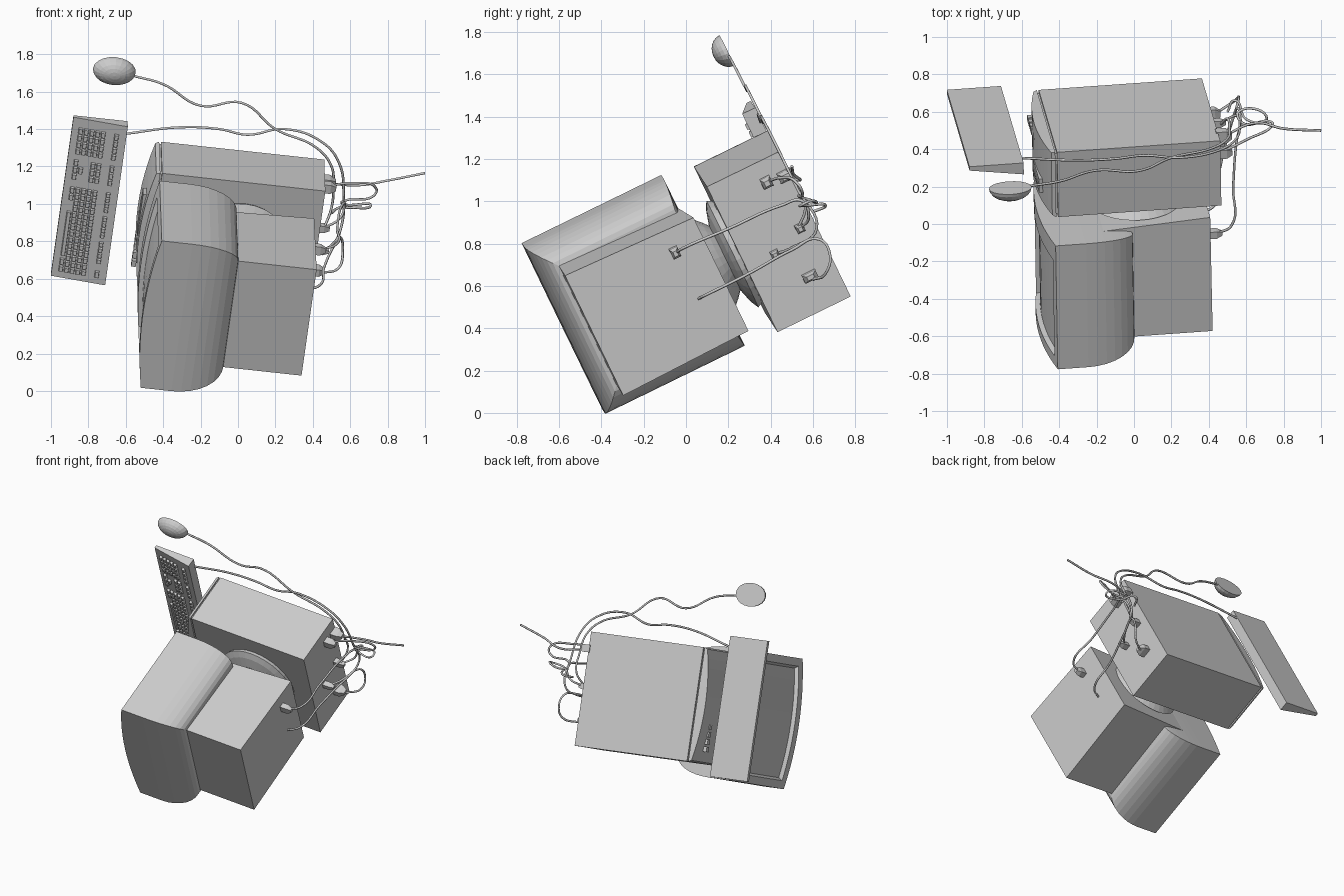
import bpy, bmesh, math
from mathutils import Matrix, Vector

old = bpy.data.objects.get("Cube")
if old:
    bpy.data.objects.remove(old)

# One plain grey for everything
grey = bpy.data.materials.new("light_grey")
grey.use_nodes = True
colour = (0.6, 0.6, 0.6, 1)
grey.diffuse_color = colour
next(n for n in grey.node_tree.nodes if n.type == 'BSDF_PRINCIPLED').inputs["Base Color"].default_value = colour

# Tilted frame of the desk set: local x = back, y = side, z = up
back = Vector((0.992, 0.07, -0.108)).normalized()
side = Vector((0.127, -0.433, 0.892))
side = (side - back * side.dot(back)).normalized()
up = back.cross(side)
FRAME = Matrix((back, side, up)).transposed().to_4x4()
FLOOR = -0.935


def finish(bm, name, tilted=True):
    bmesh.ops.recalc_face_normals(bm, faces=bm.faces)
    me = bpy.data.meshes.new(name)
    bm.to_mesh(me)
    bm.free()
    me.materials.append(grey)
    ob = bpy.data.objects.new(name, me)
    bpy.context.collection.objects.link(ob)
    if tilted:
        ob.matrix_world = FRAME
    return ob


def add_box(bm, lo, hi):
    lo, hi = Vector(lo), Vector(hi)
    m = Matrix.Translation((lo + hi) / 2) @ Matrix.Diagonal((*(hi - lo), 1))
    return bmesh.ops.create_cube(bm, size=1, matrix=m)['verts']


def box(name, lo, hi):
    bm = bmesh.new()
    add_box(bm, lo, hi)
    return finish(bm, name)


def loft(sections, n=12):
    """Rectangular sections (x, bulge, y0, y1, z0, z1) joined along x; returns bmesh and front faces."""
    bm = bmesh.new()
    rings = []
    for x, bulge, y0, y1, z0, z1 in sections:
        rows = []
        for z in (z0, z1):
            rows.append([bm.verts.new((x - bulge * (1 - (2 * i / n - 1) ** 2), y0 + (y1 - y0) * i / n, z))
                         for i in range(n + 1)])
        rings.append(rows)
    for a, b in zip(rings, rings[1:]):
        ra, rb = a[0] + a[1][::-1], b[0] + b[1][::-1]
        for i in range(len(ra)):
            j = (i + 1) % len(ra)
            bm.faces.new((ra[i], ra[j], rb[j], rb[i]))
    caps = []
    for low, high in (rings[0], rings[-1]):
        caps.append([bm.faces.new((low[i], low[i + 1], high[i + 1], high[i])) for i in range(n)])
    bmesh.ops.recalc_face_normals(bm, faces=bm.faces)
    return bm, caps[0]


# Case: main box, thin groove and bowed front panel
box("case_body", (-0.525, 0.2, FLOOR), (0.355, 0.97, -0.55))
box("case_groove", (-0.54, 0.212, FLOOR + 0.012), (-0.52, 0.958, -0.562))
bm, _ = loft([(-0.555, 0.045, 0.21, 0.96, FLOOR + 0.005, -0.56), (-0.535, 0, 0.2, 0.97, FLOOR, -0.55)])
finish(bm, "case_front")
box("drive_panel", (-0.605, 0.55, -0.70), (-0.58, 0.80, -0.62))
box("drive_slot", (-0.61, 0.58, -0.665), (-0.60, 0.77, -0.655))
bm = bmesh.new()
for i in range(4):
    add_box(bm, (-0.6, 0.28 + i * 0.05, -0.83), (-0.575, 0.315 + i * 0.05, -0.80))
finish(bm, "case_buttons")

# Monitor cowl: straight shroud that rounds in towards the rear housing
sections = [(-0.545, 0.045, 0.12, 1.0, -0.394, 0.34), (-0.38, 0, 0.12, 1.0, -0.394, 0.34)]
for i in range(1, 9):
    a = math.radians(90 * i / 8)
    k = 1 - math.cos(a)
    sections.append((-0.38 + 0.265 * math.sin(a), 0, 0.12 + 0.13 * k, 1.0 - 0.12 * k, -0.394 + 0.02 * k, 0.34 - 0.105 * k))
bm, front = loft(sections)
bmesh.ops.inset_region(bm, faces=front, thickness=0.055, use_even_offset=True)
for v in {v for f in front for v in f.verts}:
    if v.co.z < 0:
        v.co.z += 0.05
bmesh.ops.inset_region(bm, faces=front, thickness=0.012, depth=-0.025, use_even_offset=True)
finish(bm, "monitor_cowl")

# Rear housing of the monitor, slightly deeper at the back
bm = bmesh.new()
for v in add_box(bm, (-0.3, 0.245, -0.43), (0.307, 0.88, 0.236)):
    if v.co.z < 0:
        v.co.y += 0.015 if v.co.y < 0.5 else -0.02
        if v.co.x < 0:
            v.co.z += 0.04
finish(bm, "monitor_housing")


# Swivel stand: turned profile of foot, dome and neck
def lathe(name, profile, centre, steps=32):
    bm = bmesh.new()
    vs = [bm.verts.new((r, 0, z)) for r, z in profile]
    es = [bm.edges.new(p) for p in zip(vs, vs[1:])]
    bmesh.ops.spin(bm, geom=vs + es, cent=(0, 0, 0), axis=(0, 0, 1), angle=math.tau, steps=steps)
    bmesh.ops.remove_doubles(bm, verts=bm.verts, dist=0.0005)
    bmesh.ops.translate(bm, verts=bm.verts, vec=centre)
    return finish(bm, name)


lathe("swivel_stand", [(0, -0.55), (0.27, -0.55), (0.28, -0.525), (0.24, -0.505), (0.17, -0.485),
                       (0.2, -0.46), (0.24, -0.42), (0, -0.40)], (-0.06, 0.575, 0))

# Keyboard: wedge base and blocks of keys
KX, KY, KW, KL = -1.01, 0.12, 0.292, 0.95


def deck(x):
    return -0.912 + 0.045 * (x - KX) / KW


bm = bmesh.new()
for v in add_box(bm, (KX, KY, FLOOR), (KX + KW, KY + KL, -0.9)):
    if v.co.z > -0.92:
        v.co.z = deck(v.co.x)
finish(bm, "keyboard_base")

bm = bmesh.new()


def key_block(s0, s1, rows, t0, t1, cols):
    ds, dt = (s1 - s0) / rows, (t1 - t0) / cols
    for r in range(rows):
        for c in range(cols):
            x, y = KX + KW * (s0 + r * ds), KY + KL * (t0 + c * dt)
            x1, y1 = x + KW * ds * 0.82, y + KL * dt * 0.82
            for v in add_box(bm, (x, y, 0), (x1, y1, 1)):
                top = v.co.z > 0.5
                v.co.z = deck(v.co.x) + (0.016 if top else -0.004)
                if top:
                    v.co.x += 0.003 if v.co.x < (x + x1) / 2 else -0.003
                    v.co.y += 0.003 if v.co.y < (y + y1) / 2 else -0.003


key_block(0.12, 0.22, 1, 0.14, 0.48, 1)
for s0, s1, rows, t0, t1, cols in ((0.12, 0.22, 1, 0.04, 0.13, 2), (0.12, 0.22, 1, 0.49, 0.58, 2),
                                   (0.22, 0.64, 4, 0.04, 0.58, 14), (0.78, 0.88, 1, 0.04, 0.09, 1),
                                   (0.78, 0.88, 1, 0.13, 0.27, 4), (0.78, 0.88, 1, 0.29, 0.43, 4),
                                   (0.78, 0.88, 1, 0.45, 0.58, 4), (0.12, 0.22, 1, 0.62, 0.75, 3),
                                   (0.22, 0.32, 1, 0.66, 0.71, 1), (0.43, 0.64, 2, 0.62, 0.75, 3),
                                   (0.78, 0.88, 1, 0.62, 0.75, 3), (0.12, 0.64, 5, 0.78, 0.95, 4),
                                   (0.78, 0.88, 1, 0.78, 0.95, 4)):
    key_block(s0, s1, rows, t0, t1, cols)
finish(bm, "keyboard_keys")

# Mouse: half ellipsoid with a flat underside
bm = bmesh.new()
bmesh.ops.create_uvsphere(bm, u_segments=20, v_segments=12, radius=1)
bmesh.ops.bisect_plane(bm, geom=bm.verts[:] + bm.edges[:] + bm.faces[:], plane_co=(0, 0, -0.001),
                       plane_no=(0, 0, 1), clear_inner=True)
bmesh.ops.holes_fill(bm, edges=[e for e in bm.edges if e.is_boundary])
bmesh.ops.transform(bm, verts=bm.verts, matrix=Matrix.Translation((-0.827, 1.36, FLOOR)) @ Matrix.Diagonal((0.115, 0.08, 0.07, 1)))
finish(bm, "mouse")


# Cables: smooth tubes through a few points
def cable(name, points, radius=0.007):
    cu = bpy.data.curves.new(name, 'CURVE')
    cu.dimensions = '3D'
    cu.bevel_depth, cu.bevel_resolution, cu.resolution_u = radius, 1, 8
    sp = cu.splines.new('BEZIER')
    sp.bezier_points.add(len(points) - 1)
    for bp, p in zip(sp.bezier_points, points):
        bp.co = p
        bp.handle_left_type = bp.handle_right_type = 'AUTO'
    cu.use_fill_caps = True
    cu.materials.append(grey)
    ob = bpy.data.objects.new(name, cu)
    bpy.context.collection.objects.link(ob)


def on_floor(x, z):
    return (x, (0.925 + 0.016 * x - 0.435 * z) / 0.9, z)


cable("mouse_cable", [on_floor(*p) for p in ((-0.56, 1.685), (-0.4, 1.64), (-0.2, 1.525), (0.02, 1.54), (0.2, 1.4),
                                             (0.42, 1.3), (0.5, 1.2), (0.51, 1.1), (0.5, 0.98))] + [(0.46, 0.53, 0.87)])
cable("keyboard_cable", [on_floor(*p) for p in ((-0.6, 1.375), (-0.3, 1.41), (-0.1, 1.4), (0.05, 1.37), (0.25, 1.4),
                                                (0.45, 1.33), (0.54, 1.22), (0.565, 1.05), (0.55, 0.87))] + [(0.5, 0.5, 0.78), (0.44, 0.42, 0.75)])
cable("power_cable", [(1.0, 0.5, 1.165), (0.8, 0.51, 1.125), (0.65, 0.54, 1.1), (0.48, 0.47, 1.11)])
cable("looped_cable", [(0.46, 0.38, 1.09), (0.6, 0.45, 1.11), (0.74, 0.53, 1.08), (0.72, 0.55, 1.04), (0.58, 0.54, 1.02),
                       (0.56, 0.6, 1.0), (0.71, 0.56, 0.99), (0.6, 0.56, 0.98), (0.54, 0.66, 0.98), (0.5, 0.6, 0.95)])
cable("monitor_power_cable", [(0.44, -0.05, 0.755), (0.52, -0.01, 0.78), (0.53, 0.2, 0.87), (0.55, 0.45, 0.98),
                              (0.57, 0.55, 1.0), (0.55, 0.58, 0.93), (0.46, 0.54, 0.87)])
cable("monitor_video_cable", [(0.36, 0.06, 0.54), (0.43, 0.1, 0.56), (0.46, 0.3, 0.66), (0.51, 0.5, 0.77),
                              (0.55, 0.63, 0.82), (0.56, 0.68, 0.75), (0.54, 0.66, 0.66), (0.45, 0.6, 0.63)])


# Plugs on the rear faces, tapered outwards
def plug(name, point, wide, tall, wall=0.355):
    p = Vector((point.dot(back), point.dot(side), point.dot(up)))
    bm = bmesh.new()
    for x, k in ((wall - 0.01, 1), (wall + 0.045, 1), (wall + 0.075, 0.5)):
        add = [(x, p.y + k * wide * a, p.z + k * tall * b) for a, b in ((-1, -1), (1, -1), (1, 1), (-1, 1))]
        ring = [bm.verts.new(c) for c in add]
        if x < wall:
            bm.faces.new(ring)
        else:
            for i in range(4):
                bm.faces.new((last[i], last[(i + 1) % 4], ring[(i + 1) % 4], ring[i]))
        last = ring
    bm.faces.new(last)
    finish(bm, name)


for name, pos, wide, tall in (("power_plug", (0.47, 0.47, 1.12), 0.025, 0.035),
                              ("outlet_plug", (0.46, 0.38, 1.09), 0.025, 0.025),
                              ("mouse_plug", (0.46, 0.54, 0.87), 0.02, 0.02),
                              ("keyboard_plug", (0.44, 0.42, 0.75), 0.016, 0.02),
                              ("video_plug", (0.46, 0.59, 0.64), 0.02, 0.035)):
    plug(name, Vector(pos), wide, tall)
plug("monitor_plug", Vector((0.44, -0.05, 0.755)), 0.025, 0.02, 0.307)
